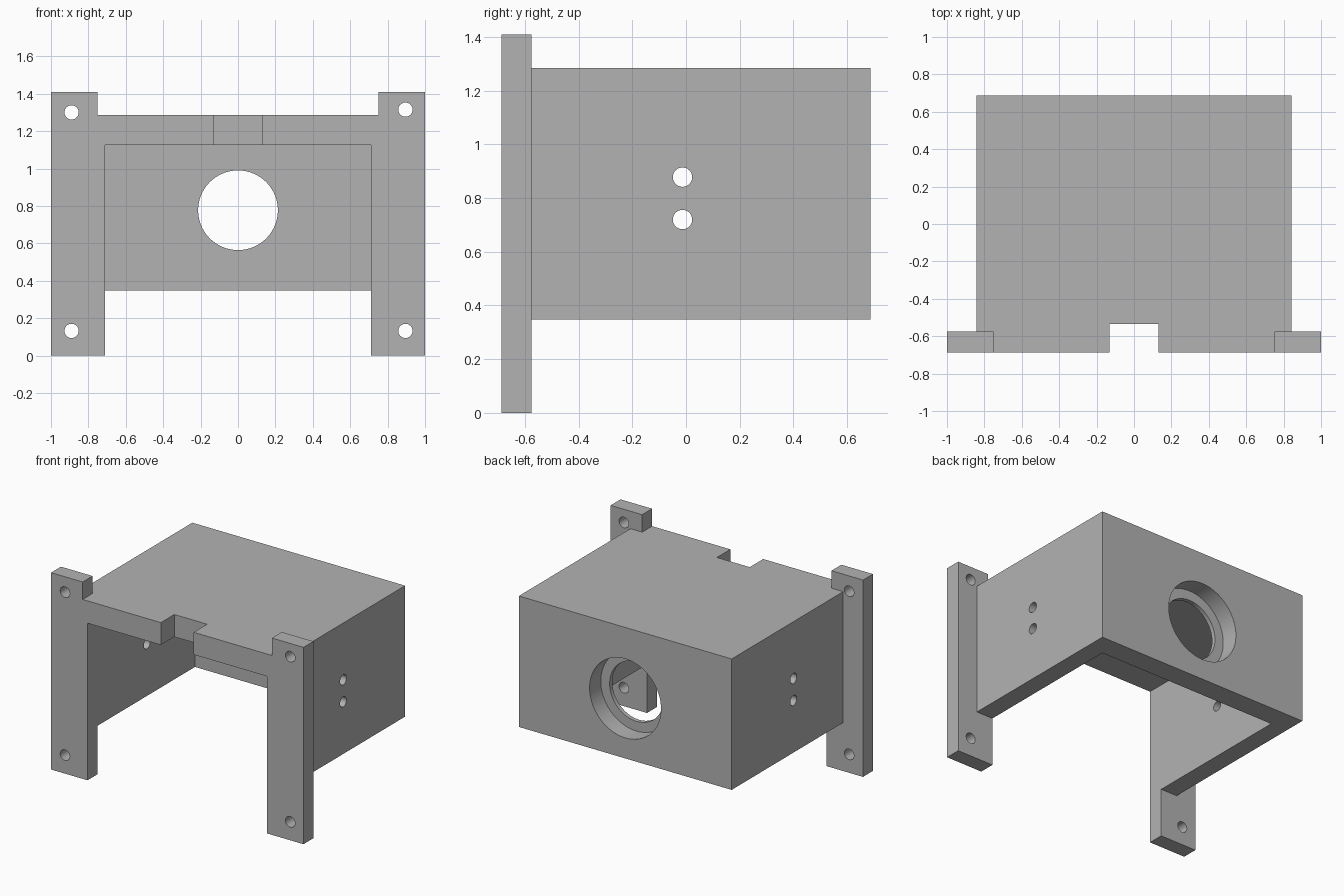
import bpy, bmesh, math
from mathutils import Matrix, Vector

cube = bpy.data.objects.get("Cube")
if cube:
    bpy.data.objects.remove(cube, do_unlink=True)

# Single plain grey material
grey = bpy.data.materials.new("plain_grey")
grey.use_nodes = True
colour = (0.45, 0.45, 0.45, 1)
grey.diffuse_color = colour
grey.node_tree.nodes["Principled BSDF"].inputs["Base Color"].default_value = colour

FRONT, BACK = -0.687, 0.687
LEG_BACK = -0.575
INNER_X, OUTER_X = 0.712, 0.843
BOTTOM, TOP, CEILING = 0.347, 1.285, 1.125
INNER_BACK = 0.53


def make_object(name, bm):
    bmesh.ops.recalc_face_normals(bm, faces=bm.faces)
    mesh = bpy.data.meshes.new(name)
    bm.to_mesh(mesh)
    bm.free()
    mesh.materials.append(grey)
    obj = bpy.data.objects.new(name, mesh)
    bpy.context.collection.objects.link(obj)
    return obj


def box(name, low, high):
    low, high = Vector(low), Vector(high)
    bm = bmesh.new()
    bmesh.ops.create_cube(bm, size=1, matrix=Matrix.Translation((low + high) / 2)
                          @ Matrix.Diagonal((*(high - low), 1)))
    return make_object(name, bm)


def cylinder(name, centre, radius, depth, axis, sides=48):
    bm = bmesh.new()
    turn = Matrix.Rotation(math.pi / 2, 4, "X" if axis == "Y" else "Y")
    bmesh.ops.create_cone(bm, cap_ends=True, segments=sides, radius1=radius,
                          radius2=radius, depth=depth,
                          matrix=Matrix.Translation(centre) @ turn)
    return make_object(name, bm)


def combine(target, tool, operation):
    mod = target.modifiers.new(tool.name, "BOOLEAN")
    mod.operation, mod.object, mod.solver = operation, tool, "EXACT"
    bpy.context.view_layer.objects.active = target
    bpy.ops.object.modifier_apply(modifier=mod.name)
    bpy.data.objects.remove(tool, do_unlink=True)


# Main block
housing = box("bracket_housing", (-OUTER_X, FRONT, BOTTOM), (OUTER_X, BACK, TOP))

# Mounting legs, with a raised tab at the top of each
for side in (-1, 1):
    profile = [(0.6, 0), (1, 0), (1, 1.41), (0.75, 1.41), (0.75, TOP), (0.6, TOP)]
    bm = bmesh.new()
    face = bm.faces.new([bm.verts.new((side * x, FRONT, z)) for x, z in profile])
    grown = bmesh.ops.extrude_face_region(bm, geom=[face])
    verts = [v for v in grown["geom"] if isinstance(v, bmesh.types.BMVert)]
    bmesh.ops.translate(bm, verts=verts, vec=(0, LEG_BACK - FRONT, 0))
    combine(housing, make_object("leg", bm), "UNION")

# Cavity open to the front and below, and the cable notch in the roof
cutters = [
    box("cavity", (-INNER_X, -1, -1), (INNER_X, INNER_BACK, CEILING)),
    box("roof_notch", (-0.13, -1, 1), (0.13, -0.535, 1.5)),
    # Stepped round opening in the back wall
    cylinder("back_opening", (0, 0.6, 0.777), 0.213, 0.6, "Y", 96),
    cylinder("back_counterbore", (0, 0.56 + 0.25, 0.777), 0.283, 0.5, "Y", 96),
]
# Screw holes through the legs
for x, z in ((-0.89, 1.3), (0.895, 1.315), (-0.89, 0.132), (0.895, 0.132)):
    cutters.append(cylinder("leg_hole", (x, -0.63, z), 0.038, 0.4, "Y"))
# Paired holes through both side walls
for z in (0.72, 0.878):
    cutters.append(cylinder("side_hole", (0, -0.013, z), 0.036, 3, "X"))
for cutter in cutters:
    combine(housing, cutter, "DIFFERENCE")

# Smooth bores, crisp edges
bpy.ops.object.select_all(action="DESELECT")
housing.select_set(True)
bpy.context.view_layer.objects.active = housing
bpy.ops.object.shade_smooth_by_angle(angle=math.radians(30))
